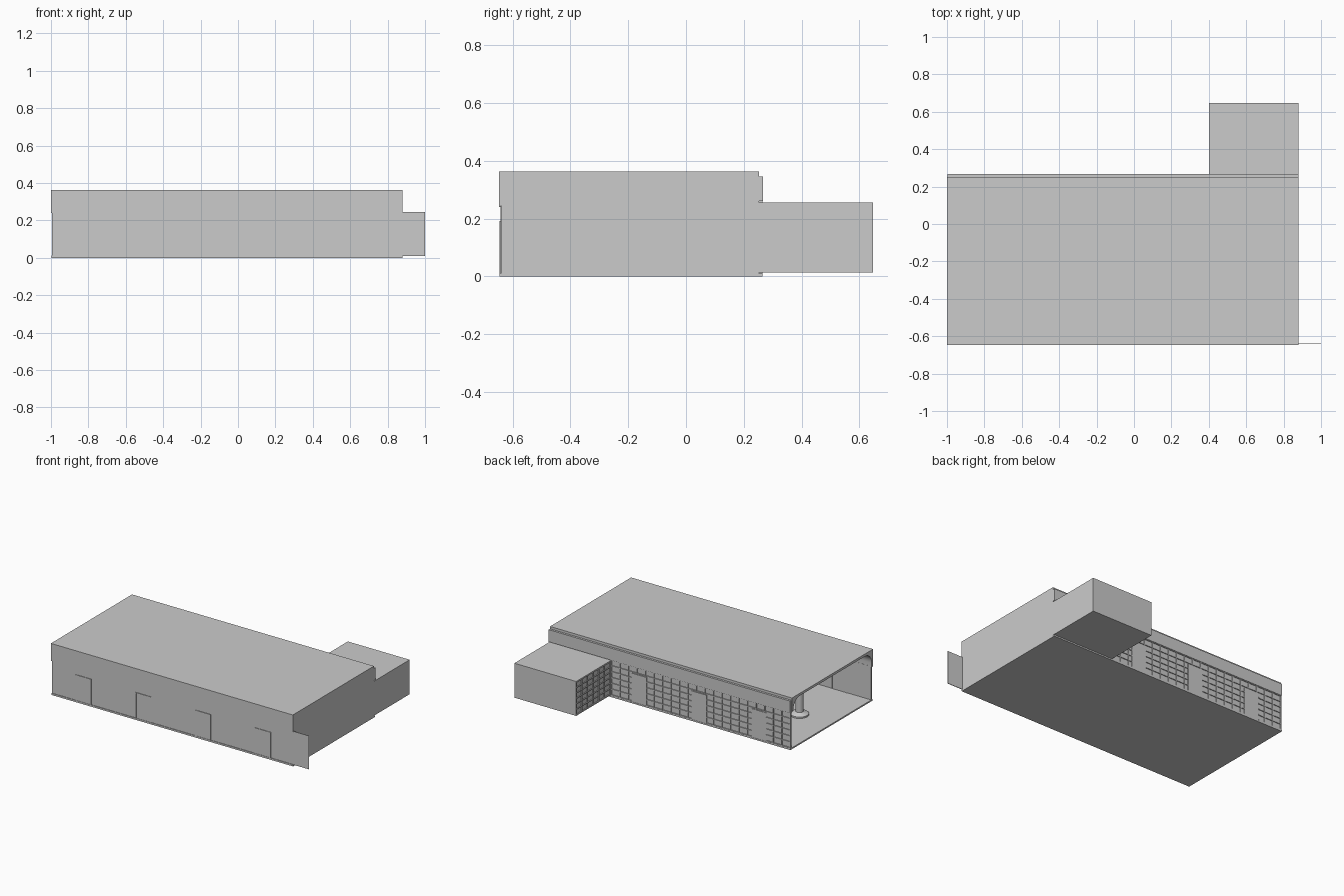
import bpy, bmesh, math

if "Cube" in bpy.data.objects:
    bpy.data.objects.remove(bpy.data.objects["Cube"])

X0, X1 = -1.0, 0.88          # main hall ends
YF, YB = -0.648, 0.265       # main hall front / back
BAYS = [-0.75, -0.285, 0.18, 0.645]


def finish(name, bm, smooth=False):
    bmesh.ops.recalc_face_normals(bm, faces=bm.faces)
    me = bpy.data.meshes.new(name)
    bm.to_mesh(me)
    bm.free()
    ob = bpy.data.objects.new(name, me)
    bpy.context.collection.objects.link(ob)
    if smooth:
        bpy.ops.object.select_all(action='DESELECT')
        ob.select_set(True)
        bpy.context.view_layer.objects.active = ob
        bpy.ops.object.shade_smooth_by_angle(angle=math.radians(35))
    return ob


def add_box(bm, x0, x1, y0, y1, z0, z1):
    vs = bmesh.ops.create_cube(bm, size=1)['verts']
    for v in vs:
        v.co = ((x0, x1)[v.co.x > 0], (y0, y1)[v.co.y > 0], (z0, z1)[v.co.z > 0])


def boxes(name, *dims):
    bm = bmesh.new()
    for d in dims:
        add_box(bm, *d)
    return finish(name, bm)


def extrude_x(name, profile, x0, x1):
    bm = bmesh.new()
    f = bm.faces.new([bm.verts.new((x0, y, z)) for y, z in profile])
    r = bmesh.ops.extrude_face_region(bm, geom=[f])
    new = [g for g in r['geom'] if isinstance(g, bmesh.types.BMVert)]
    bmesh.ops.translate(bm, verts=new, vec=(x1 - x0, 0, 0))
    return finish(name, bm, True)


def lathe(name, profile, x, y, n=24):
    bm = bmesh.new()
    vs = [bm.verts.new((r, 0, z)) for r, z in profile]
    es = [bm.edges.new(p) for p in zip(vs, vs[1:])]
    bmesh.ops.spin(bm, geom=vs + es, cent=(0, 0, 0), axis=(0, 0, 1),
                   angle=2 * math.pi, steps=n)
    bmesh.ops.remove_doubles(bm, verts=bm.verts, dist=1e-5)
    ob = finish(name, bm, True)
    ob.location = (x, y, 0)


def arc(cy, cz, r, a0, a1, n=8):
    return [(cy + r * math.cos(math.radians(a0 + (a1 - a0) * i / n)),
             cz + r * math.sin(math.radians(a0 + (a1 - a0) * i / n))) for i in range(n + 1)]


# Floor slab
boxes("floor", (X0 + .003, X1, YF + .003, YB, 0, 0.01))

# Roof shell with deep edges and a ceiling rounded into them
roof = [(YF, .24), (YF, .362), (.252, .362), (.252, .26)]
roof += arc(.163, .27, .075, 0, 90) + arc(-.558, .27, .075, 90, 180) + [(-.633, .24)]
extrude_x("roof", roof, X0, X1)

# Rear fascia strip, set just below the roof edge
boxes("rear_fascia", (X0 + .004, X1, .25, YB + .002, .26, .345))

# Front wall with low plinth, and the thin wing beyond the right end
boxes("front_wall", (X0 + .005, X1, -.642, -.632, .01, .245))
boxes("front_plinth", (X0 + .003, X1, YF + .002, -.64, 0, .012))
boxes("wing_wall", (X1, 1.0, -.642, -.638, .01, .245))

# Right end wall
boxes("right_wall", (X1 - .01, X1, -.64, .252, .005, .36))

# Front doors: frame on both sides of the wall, leaf between
for i, x in enumerate(BAYS):
    w, h, t = .06, .192, .006
    boxes(f"front_door_frame_{i}",
          (x - w, x - w + t, -.646, -.628, .01, h),
          (x + w - t, x + w, -.646, -.628, .01, h),
          (x - w, x + w, -.646, -.628, h - t, h))
    boxes(f"front_door_{i}", (x - w + t, x + w - t, -.6435, -.6305, .01, h - t))

# Columns on stepped round bases, one per bay
for i, x in enumerate(BAYS):
    lathe(f"column_{i}", [(0, .01), (.06, .01), (.06, .02), (.052, .026), (.036, .028),
                          (.026, .036), (.026, .346)], x, -.19)


# Glazed wall: pane plus a grid of bars; along = 'x' or 'y'
def glazing(name, along, a0, a1, plane, out, z0, z1, cols, rows, gaps=()):
    def d(u0, u1, p0, p1, za, zb):
        p0, p1 = sorted((p0, p1))
        return (u0, u1, p0, p1, za, zb) if along == 'x' else (p0, p1, u0, u1, za, zb)
    boxes(name + "_panes", d(a0, a1, plane, plane - out * .004, z0, z1))
    b, front, back = .003, plane + out * .006, plane - out * .009
    bars = []
    for i in range(cols + 1):
        u = a0 + b + (a1 - a0 - 2 * b) * i / cols
        low = next((h for g0, g1, h in gaps if g0 < u < g1), z0)
        bars.append(d(u - b, u + b, front, back, low, z1))
    cuts = [a0] + [v for g in gaps for v in g[:2]] + [a1]
    for j in range(rows + 1):
        z = z0 + b + (z1 - z0 - 2 * b) * j / rows
        spans = list(zip(cuts[::2], cuts[1::2])) if gaps and z < gaps[0][2] else [(a0, a1)]
        bars += [d(s, e, front, back, z - b, z + b) for s, e in spans]
    boxes(name + "_bars", *bars)


door_h = .21
gaps = [(x - .058, x + .058, door_h) for x in BAYS[:3]]
glazing("rear_glazing", 'x', X0 + .005, .4, .258, 1, .01, .262, 21, 6, gaps)
glazing("annex_glazing", 'y', .265, .645, .406, -1, .016, .25, 6, 6)

# Rear doors standing in the glazing
for i, x in enumerate(BAYS[:3]):
    boxes(f"rear_door_{i}", (x - .058, x + .058, .251, .263, .01, door_h))

# Annex shell, open towards the hall
boxes("annex_roof", (.4, X1, .25, .648, .247, .255))
boxes("annex_floor", (.4, X1, .25, .648, .013, .02))
boxes("annex_rear_wall", (.4, X1, .64, .648, .015, .253))
boxes("annex_right_wall", (X1 - .008, X1, .252, .648, .015, .253))
